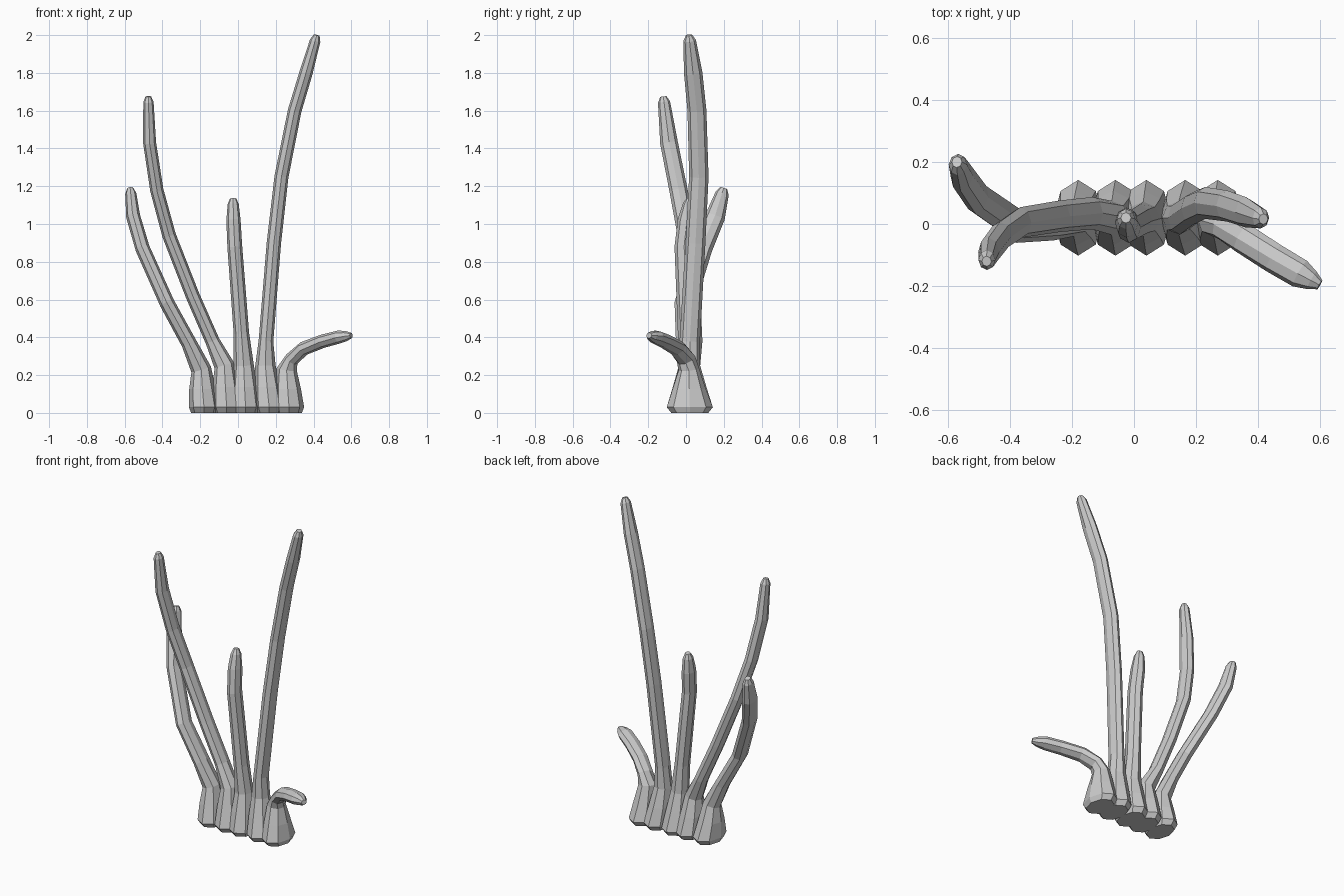
import bpy, bmesh, math
from mathutils import Vector

if "Cube" in bpy.data.objects:
    bpy.data.objects.remove(bpy.data.objects["Cube"])

SIDES = 8
UP = Vector((0, 0, 1))
DEPTH = Vector((0, 1, 0))


def finger(name, foot_x, rx, ry, path):
    """Tapered tube: flared foot, then a path of centre points, then a rounded tip."""
    path = [Vector(p) for p in path]
    foot = Vector((foot_x, 0.02, 0))
    # flared foot rings: centre, half width, half depth
    rings = [(foot, 0.068, 0.098),
             (foot + UP * 0.03, 0.08, 0.122),
             (foot.lerp(path[0], 0.55), 0.07, 0.088),
             (path[0], 0.054, 0.055)]
    # shaft, slimming towards the end
    shaft = path[1:-1]
    for i, p in enumerate(shaft):
        k = 1 - 0.12 * i / len(shaft)
        rings.append((p, rx * k, ry * k))
    # rounded tip
    tip, back = path[-1], (path[-2] - path[-1]).normalized()
    rings.append((tip + back * 0.03, rx * 0.72, ry * 0.62))
    rings.append((tip, rx * 0.4, ry * 0.32))

    bm = bmesh.new()
    loops = []
    for i, (c, a, b) in enumerate(rings):
        t = (rings[min(i + 1, len(rings) - 1)][0] - rings[max(i - 1, 0)][0]).normalized()
        if i < 3:
            t = UP
        v = (DEPTH - t * t.y).normalized()
        u = v.cross(t)
        angles = [2 * math.pi * k / SIDES for k in range(SIDES)]
        loops.append([bm.verts.new(c + u * math.cos(w) * a + v * math.sin(w) * b) for w in angles])
    for lo, hi in zip(loops, loops[1:]):
        for k in range(SIDES):
            n = (k + 1) % SIDES
            bm.faces.new((lo[k], lo[n], hi[n], hi[k]))
    bm.faces.new(loops[0][::-1])
    bm.faces.new(loops[-1])
    bmesh.ops.recalc_face_normals(bm, faces=bm.faces)
    me = bpy.data.meshes.new(name)
    bm.to_mesh(me)
    bm.free()
    ob = bpy.data.objects.new(name, me)
    bpy.context.collection.objects.link(ob)
    return ob


fingers = [
    # outer left, leaning back
    finger("outer_left_finger", -0.18, 0.041, 0.058, [
        (-0.195, 0.015, 0.23), (-0.26, 0.005, 0.37), (-0.375, -0.005, 0.58),
        (-0.505, 0.085, 0.87), (-0.555, 0.155, 1.04), (-0.571, 0.2, 1.19)]),
    # inner left, tall and curved
    finger("inner_left_finger", -0.06, 0.038, 0.052, [
        (-0.072, 0.02, 0.25), (-0.135, 0.035, 0.38), (-0.24, 0.025, 0.62),
        (-0.365, 0.005, 0.94), (-0.43, -0.04, 1.18), (-0.468, -0.09, 1.43),
        (-0.475, -0.12, 1.675)]),
    # short middle
    finger("middle_finger", 0.04, 0.041, 0.053, [
        (0.03, 0.017, 0.25), (0.018, 0.01, 0.42), (-0.017, -0.01, 0.88),
        (-0.024, 0.005, 1.02), (-0.026, 0.02, 1.135)]),
    # tallest
    finger("tall_right_finger", 0.165, 0.039, 0.054, [
        (0.145, 0.02, 0.25), (0.148, 0.02, 0.38), (0.19, 0.05, 0.9),
        (0.23, 0.068, 1.25), (0.3, 0.058, 1.6), (0.36, 0.038, 1.8),
        (0.417, 0.016, 2.0)]),
    # low, sweeping forward to the right
    finger("low_right_finger", 0.27, 0.038, 0.052, [
        (0.258, 0.015, 0.23), (0.285, 0, 0.285), (0.35, -0.045, 0.342),
        (0.45, -0.11, 0.38), (0.535, -0.16, 0.402), (0.599, -0.196, 0.41)]),
]

# Fuse the fingers into one piece
body = fingers[0]
body.name = "fingered_growth"
bpy.context.view_layer.objects.active = body
for other in fingers[1:]:
    mod = body.modifiers.new("join", 'BOOLEAN')
    mod.operation = 'UNION'
    mod.solver = 'EXACT'
    mod.object = other
    bpy.ops.object.modifier_apply(modifier=mod.name)
    bpy.data.objects.remove(other)
